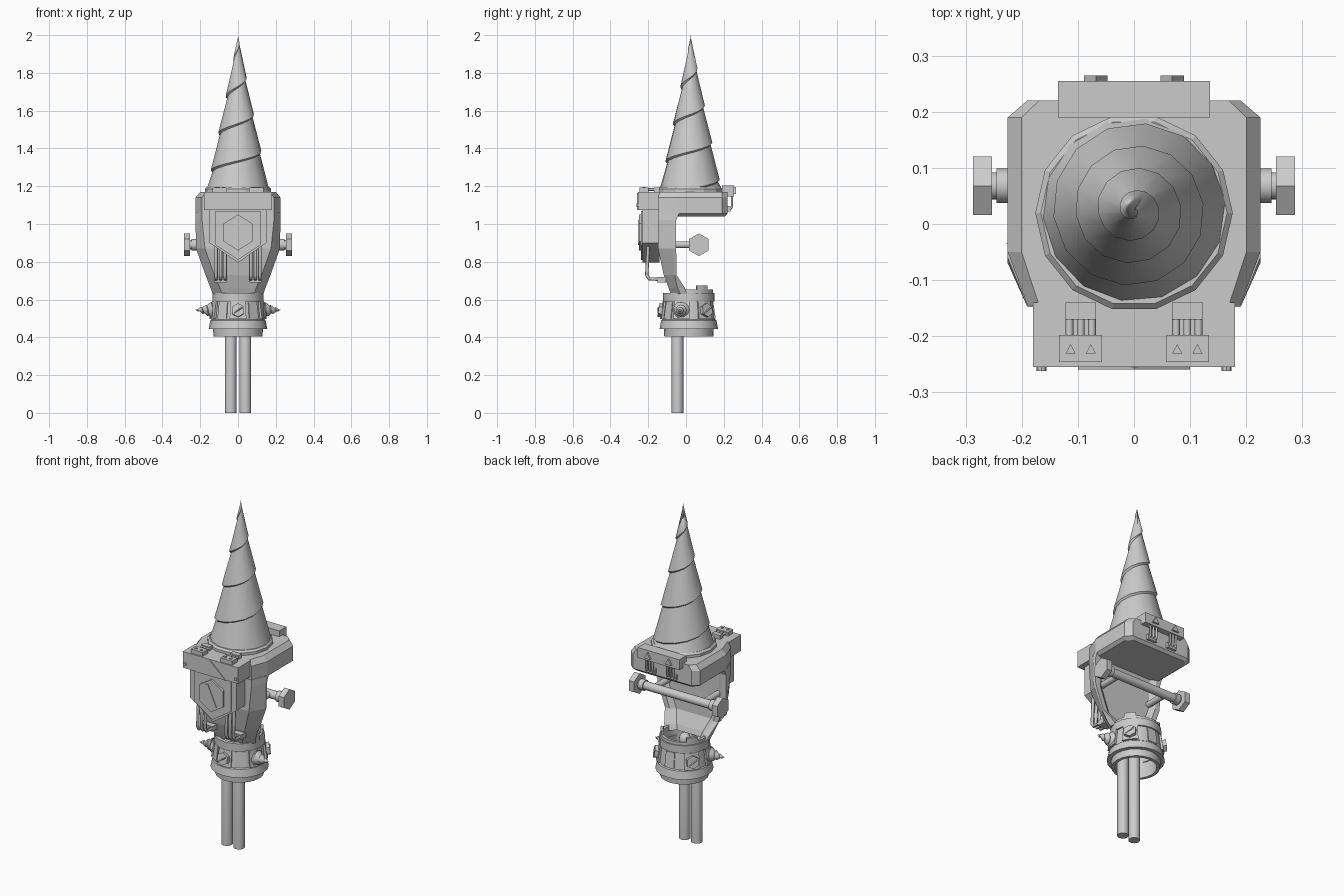
import bpy, bmesh, math
from math import sin, cos, pi, radians
from mathutils import Matrix, Vector

if "Cube" in bpy.data.objects:
    bpy.data.objects.remove(bpy.data.objects["Cube"])


def add(name, bm, smooth=False):
    bmesh.ops.recalc_face_normals(bm, faces=bm.faces)
    me = bpy.data.meshes.new(name)
    bm.to_mesh(me)
    bm.free()
    ob = bpy.data.objects.new(name, me)
    bpy.context.collection.objects.link(ob)
    if smooth:
        bpy.ops.object.select_all(action='DESELECT')
        bpy.context.view_layer.objects.active = ob
        ob.select_set(True)
        bpy.ops.object.shade_smooth_by_angle(angle=radians(35))
    return ob


def loft(name, rings, caps=True, closed=False, smooth=False):
    bm = bmesh.new()
    vs = [[bm.verts.new(p) for p in r] for r in rings]
    n = len(vs[0])
    pairs = list(zip(vs, vs[1:])) + ([(vs[-1], vs[0])] if closed else [])
    for a, b in pairs:
        for i in range(n):
            bm.faces.new((a[i], a[(i + 1) % n], b[(i + 1) % n], b[i]))
    if caps and not closed:
        bm.faces.new(vs[0][::-1])
        bm.faces.new(vs[-1])
    return add(name, bm, smooth)


def circle(r, z, n, c=(0, 0)):
    return [(c[0] + r * cos(2 * pi * i / n), c[1] + r * sin(2 * pi * i / n), z) for i in range(n)]


def revolve(name, prof, n, c=(0, 0), closed=False, smooth=True):
    return loft(name, [circle(r, z, n, c) for r, z in prof], closed=closed, smooth=smooth)


def box(name, c, s):
    bm = bmesh.new()
    bmesh.ops.create_cube(bm, size=1)
    bmesh.ops.scale(bm, vec=s, verts=bm.verts)
    bmesh.ops.translate(bm, vec=c, verts=bm.verts)
    return add(name, bm)


def span(name, x, y, z):
    return box(name, [(a + b) / 2 for a, b in (x, y, z)], [b - a for a, b in (x, y, z)])


def front_prism(name, pts, y0, y1):
    return loft(name, [[(x, y, z) for x, z in pts] for y in (y0, y1)])


def rod(name, p, q, r1, n=12, r2=None, smooth=True):
    p, q = Vector(p), Vector(q)
    bm = bmesh.new()
    bmesh.ops.create_cone(bm, cap_ends=True, segments=n, radius1=r1,
                          radius2=r1 if r2 is None else r2, depth=(q - p).length)
    bm.transform(Matrix.Translation((p + q) / 2) @ (q - p).to_track_quat('Z', 'Y').to_matrix().to_4x4())
    return add(name, bm, smooth)


def pipe(name, pts, r):
    cu = bpy.data.curves.new(name, 'CURVE')
    cu.dimensions = '3D'
    cu.bevel_depth, cu.bevel_resolution, cu.use_fill_caps = r, 2, True
    sp = cu.splines.new('POLY')
    sp.points.add(len(pts) - 1)
    for a, b in zip(sp.points, pts):
        a.co = (*b, 1)
    ob = bpy.data.objects.new(name, cu)
    bpy.context.collection.objects.link(ob)


# drill cone: spiral strips with a small undercut ledge at each turn
def drill(name, base, tip, r, n, pitch, start, lip, frame=None):
    bm = bmesh.new()
    height = tip - base
    turns = math.ceil(height / pitch) + 1
    outer, inner = [], []
    for k in range(-n, n * turns + 1):
        z = min(max(base + pitch * k / n, base), tip)
        a = start + 2 * pi * k / n
        ro = r * (tip - z) / height
        ri = max(ro - lip * min(1, ro / r * 3), 0)
        zi = max(z - lip, base)
        outer.append(bm.verts.new((ro * cos(a), ro * sin(a), z)))
        inner.append(bm.verts.new((ri * cos(a), ri * sin(a), zi)))
    for k in range(len(outer) - 1):
        bm.faces.new((outer[k], outer[k + 1], inner[k + 1], inner[k]))
        if k + n + 1 < len(outer):
            bm.faces.new((outer[k], outer[k + 1], inner[k + n + 1], inner[k + n]))
    bmesh.ops.remove_doubles(bm, verts=bm.verts, dist=1e-4)
    if frame:
        bm.transform(frame)
    return add(name, bm, True)


drill('drill_cone', 1.19, 2.0, 0.164, 14, 0.197, radians(-355), 0.009, Matrix.Translation((0, 0.025, 0)))
revolve('drill_collar', [(0.176, 1.16), (0.176, 1.185), (0.166, 1.195)], 14, (0, 0.02), smooth=False)


# head block
def plan(z, fx=1, d=0):
    half = [(0.19, -0.145 + d), (0.225, -0.05), (0.225, 0.19 - d), (0.19, 0.22 - d)]
    return [(x * fx, y, z) for x, y in half] + [(-x * fx, y, z) for x, y in half[::-1]]


loft('head_block', [plan(1.04, 0.92, 0.015), plan(1.055), plan(1.14), plan(1.17, 0.89)])


# curved front arm, hollowed on the inner side
def arm(z, wf, yf, w, ym, yb, hollow):
    half = [(wf, yf), (w, ym), (w, yb), (w - 0.03, yb), (w - 0.06, yb - hollow)]
    return [(x, y, z) for x, y in half] + [(-x, y, z) for x, y in half[::-1]]


loft('arm', [arm(0.63, 0.085, -0.08, 0.135, -0.03, 0.005, 0.03), arm(0.66, 0.095, -0.092, 0.145, -0.045, -0.005, 0.03),
             arm(0.73, 0.125, -0.118, 0.172, -0.06, -0.05, 0.02), arm(0.87, 0.175, -0.148, 0.222, -0.07, -0.052, 0.02),
             arm(1.02, 0.19, -0.148, 0.225, -0.07, -0.052, 0.02), arm(1.06, 0.19, -0.148, 0.225, -0.06, -0.035, 0.02)])

# front armour: brow box, chevron, pointed shield and hexagon medallion
span('brow_box', (-0.18, 0.18), (-0.255, -0.14), (1.075, 1.17))
front_prism('brow_chevron', [(-0.1, 1.075), (0, 1.165), (0.1, 1.075)], -0.259, -0.2)
front_prism('shield', [(-0.15, 1.075), (-0.15, 0.9), (0, 0.795), (0.15, 0.9), (0.15, 1.075)], -0.23, -0.14)
front_prism('shield_face', [(-0.12, 1.07), (-0.12, 0.89), (0, 0.81), (0.12, 0.89), (0.12, 1.07)], -0.238, -0.2)
hexa = [(0.088 * sin(i * pi / 3), 0.955 + 0.095 * cos(i * pi / 3)) for i in range(6)]
front_prism('medallion', hexa, -0.25, -0.22)
front_prism('medallion_bar', [(-0.035, 1.015), (0.022, 0.89), (0.037, 0.895), (-0.02, 1.02)], -0.254, -0.24)

for s in (-1, 1):
    # vents and pipes below the shield, on the brow and on the back box
    for i in range(3):
        x = s * (0.068 + 0.024 * i)
        pipe('shield_pipe', [(x, -0.2, 0.88), (x, -0.208, 0.73), (x, -0.196, 0.71), (x, -0.11, 0.705)], 0.009)
        x = s * (0.075 + 0.02 * i)
        pipe('brow_pipe', [(x, -0.21, 1.183), (x, -0.15, 1.183)], 0.007)
        x = s * (0.048 + 0.02 * i)
        pipe('back_pipe', [(x, 0.243, 1.16), (x, 0.243, 1.09), (x, 0.236, 1.08), (x, 0.21, 1.08)], 0.006)
    span('pipe_clamp', sorted((s * 0.06, s * 0.125)), (-0.15, -0.105), (0.69, 0.72))
    span('brow_vent', sorted((s * 0.057, s * 0.134)), (-0.246, -0.198), (1.16, 1.193))
    span('brow_socket', sorted((s * 0.068, s * 0.122)), (-0.17, -0.14), (1.16, 1.193))
    for x in (0.077, 0.113):
        tri = [(s * x - 0.009, -0.231), (s * x + 0.009, -0.231), (s * x, -0.214)]
        loft('vent_mark', [[(a, b, z) for a, b in tri] for z in (1.19, 1.197)])
    front_prism('back_mark', [(s * 0.068 - 0.021, 1.16), (s * 0.068 + 0.021, 1.16), (s * 0.068, 1.195)], 0.25, 0.265)
    span('back_socket', sorted((s * 0.038, s * 0.098)), (0.215, 0.235), (1.065, 1.095))
    rod('brow_bolt', (s * 0.165, -0.262, 1.1), (s * 0.165, -0.25, 1.1), 0.009, 8)
    # cross bar hexagon heads, collars and stems
    rod('bar_head', (s * 0.253, 0.068, 0.89), (s * 0.287, 0.068, 0.89), 0.06, 6, smooth=False)
    rod('bar_collar', (s * 0.215, 0.068, 0.89), (s * 0.245, 0.068, 0.89), 0.031, 16)
    rod('bar_stem', (s * 0.16, -0.08, 0.89), (s * 0.16, 0.068, 0.89), 0.018)
    # two support rods with rounded tops
    prof = [(0.031, 0), (0.031, 0.585), (0.026, 0.602), (0.015, 0.613), (0.003, 0.616)]
    revolve('support_rod', prof, 16, (s * 0.039, -0.045))
rod('cross_bar', (-0.26, 0.068, 0.89), (0.26, 0.068, 0.89), 0.024, 16)
span('back_box', (-0.135, 0.135), (0.19, 0.255), (1.145, 1.205))

# hollow cuff
C = (0, 0.015)
revolve('cuff', [(0.112, 0.405), (0.13, 0.405), (0.132, 0.445), (0.155, 0.445), (0.146, 0.49), (0.14, 0.495),
                 (0.128, 0.59), (0.136, 0.59), (0.136, 0.635), (0.115, 0.635), (0.112, 0.58)], 20, C, closed=True)


def on_cuff(deg, r, z):
    a = radians(deg)
    return Vector((C[0] + r * cos(a), C[1] + r * sin(a), z))


# raised cuff panels carrying bolts and spikes
for deg, spike in ((-90, 0), (-16, 1), (196, 1), (38, 0), (142, 0)):
    panel = []
    for r0, z in ((0.156, 0.497), (0.142, 0.59)):
        panel.append([on_cuff(deg + d, r, z) for d, r in
                      ((-17, 0.11), (-17, r0 - 0.004), (0, r0 - 0.004), (17, r0 - 0.004), (17, 0.11))])
    loft('cuff_panel', panel)
    if spike:
        axis = Vector((1 if cos(radians(deg)) > 0 else -1, -0.12, 0))
        frame = (Matrix.Translation(on_cuff(deg, 0.145, 0.545)) @ axis.to_track_quat('Z', 'Y').to_matrix().to_4x4())
        drill('cuff_spike', 0, 0.09, 0.044, 12, 0.026, 0, 0.005, frame)
    else:
        rod('cuff_bolt', on_cuff(deg, 0.13, 0.54), on_cuff(deg, 0.161, 0.545), 0.037, 6, smooth=False)
        side = Vector((-sin(radians(deg)), cos(radians(deg)), 0.7)) * 0.022
        p = on_cuff(deg, 0.161, 0.543)
        rod('bolt_slot', p - side, p + side, 0.004, 4, smooth=False)

# plain panels at the front quarters and back
for deg in (-53, -127, 90):
    loft('cuff_plate', [[on_cuff(deg + d, r, z) for d, r in ((-12, 0.11), (-12, r0), (12, r0), (12, 0.11))]
                        for r0, z in ((0.145, 0.5), (0.133, 0.585))])

# raised lip and locking tabs on the open back of the cuff
for d0, d1, top in ((-10, 190, 0.652), (20, 50, 0.675), (130, 160, 0.675)):
    k = (d1 - d0) // 10
    loft('cuff_lip', [[on_cuff(d0 + 10 * i, r, z) for r, z in
                       ((0.113, 0.62), (0.128, 0.62), (0.128, top), (0.113, top))] for i in range(k + 1)])
